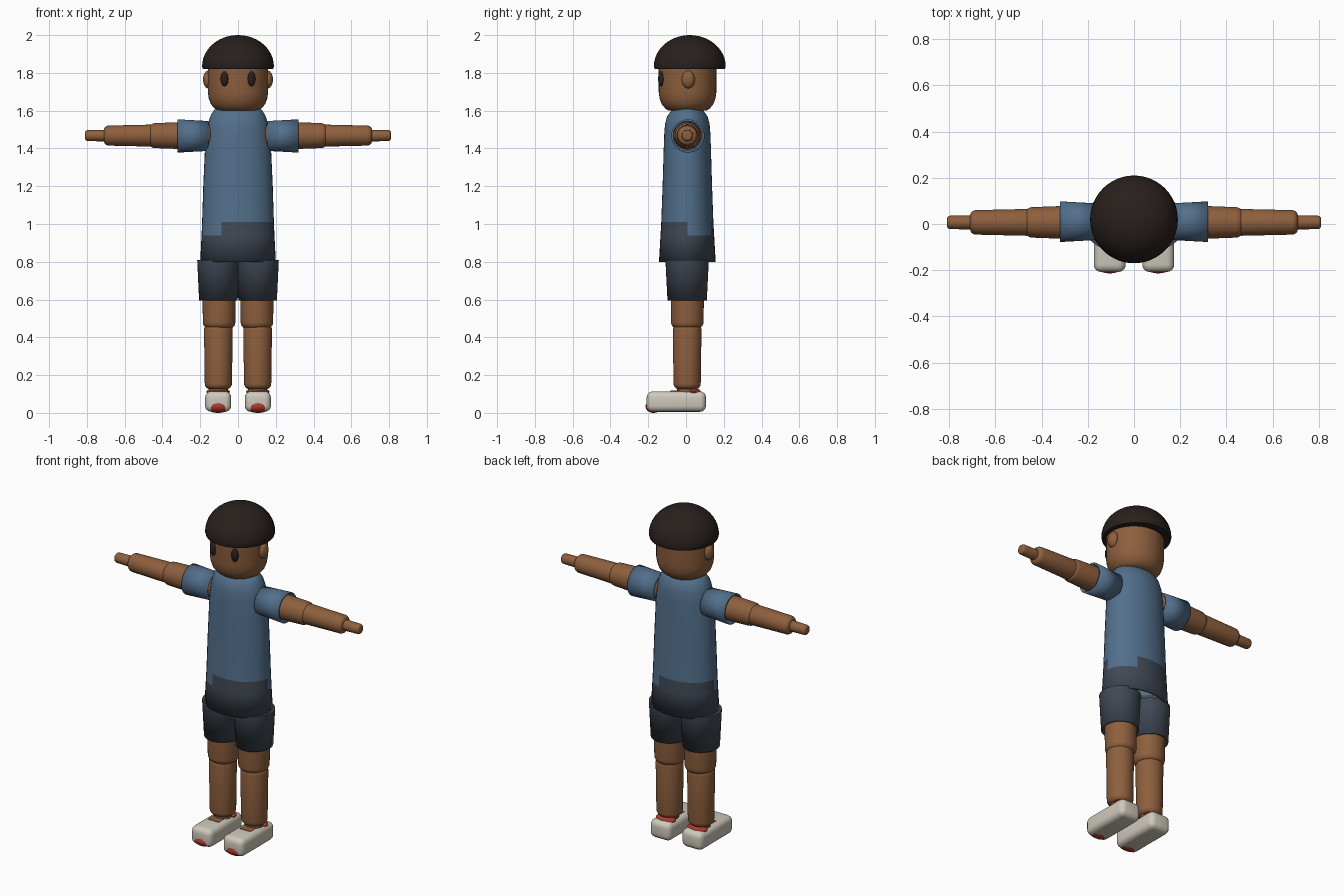
import bpy, bmesh
from math import sin, cos, pi, sqrt, radians
from mathutils import Vector

if "Cube" in bpy.data.objects:
    bpy.data.objects.remove(bpy.data.objects["Cube"])


def material(name, color):
    m = bpy.data.materials.new(name)
    m.diffuse_color = (*color, 1)
    m.use_nodes = True
    m.node_tree.nodes["Principled BSDF"].inputs["Base Color"].default_value = m.diffuse_color
    return m


SKIN = material("skin", (0.27, 0.115, 0.047))
BLUE = material("shirt_blue", (0.085, 0.16, 0.26))
NAVY = material("shorts_grey", (0.052, 0.066, 0.09))
HAIR = material("hair_brown", (0.022, 0.014, 0.012))
WHITE = material("shoe_white", (0.62, 0.58, 0.5))
RED = material("shoe_red", (0.4, 0.04, 0.025))


def finish(name, bm, mat, angle=35):
    bmesh.ops.recalc_face_normals(bm, faces=bm.faces)
    me = bpy.data.meshes.new(name)
    bm.to_mesh(me)
    bm.free()
    ob = bpy.data.objects.new(name, me)
    bpy.context.collection.objects.link(ob)
    me.materials.append(mat)
    bpy.ops.object.select_all(action='DESELECT')
    ob.select_set(True)
    bpy.context.view_layer.objects.active = ob
    bpy.ops.object.shade_smooth_by_angle(angle=radians(angle))
    return ob


def loft(name, rings, mat, center=(0, 0, 0), side=0, caps=(True, True), n=40, wall=0):
    """Stack of ellipses (t, ra, rb): upright when side is 0, else running out along x."""
    bm = bmesh.new()
    loops = []
    for t, ra, rb in rings:
        row = []
        for i in range(n):
            a, b = ra * cos(2 * pi * i / n), rb * sin(2 * pi * i / n)
            p = Vector((side * t, a, b)) if side else Vector((a, b, t))
            row.append(bm.verts.new(p + Vector(center)))
        loops.append(row)
    for lo, hi in zip(loops, loops[1:]):
        for i in range(n):
            j = (i + 1) % n
            bm.faces.new((lo[i], lo[j], hi[j], hi[i]))
    if caps[0]:
        bm.faces.new(loops[0])
    if caps[1]:
        bm.faces.new(loops[-1])
    ob = finish(name, bm, mat)
    if wall:
        mod = ob.modifiers.new("cloth_thickness", 'SOLIDIFY')
        mod.thickness = wall
        mod.offset = -1
    return ob


def rounded(t0, t1, r0, r1, b=0.035, steps=5):
    """Rings of a round bar with soft ends."""
    arc = [(b * (1 - cos(k * pi / 2 / steps)), b * (1 - sin(k * pi / 2 / steps)))
           for k in range(steps + 1)]
    start = [(t0 + d, r0 - c, r0 - c) for d, c in arc]
    end = [(t1 - d, r1 - c, r1 - c) for d, c in reversed(arc)]
    return start + end


def ellipsoid(name, center, radii, mat):
    bm = bmesh.new()
    bmesh.ops.create_uvsphere(bm, u_segments=24, v_segments=14, radius=1)
    for v in bm.verts:
        v.co = Vector(c + x * r for c, x, r in zip(center, v.co, radii))
    return finish(name, bm, mat)


def rounded_box(name, lo, hi, bevel, mat, shape=None):
    bm = bmesh.new()
    bmesh.ops.create_cube(bm, size=1)
    for v in bm.verts:
        v.co = Vector(l + (x + 0.5) * (h - l) for l, h, x in zip(lo, hi, v.co))
    if shape:
        shape(bm)
    bmesh.ops.bevel(bm, geom=bm.edges[:], offset=bevel, segments=4,
                    profile=0.5, affect='EDGES')
    return finish(name, bm, mat)


# Head: upright oval with a rounded chin
head = [(1.60, 0.105, 0.10), (1.612, 0.125, 0.118), (1.635, 0.144, 0.137),
        (1.665, 0.155, 0.148), (1.70, 0.16, 0.153), (1.86, 0.16, 0.153)]
loft("head", head, SKIN, (0, 0.008, 0))

# Hair: flat-bottomed dome
dome = [(1.82, 0.186, 0.186)]
for k in range(13):
    a = k * pi / 2 / 12.2
    dome.append((1.835 + 0.165 * sin(a), 0.19 * cos(a), 0.19 * cos(a)))
loft("hair", dome, HAIR, (0, 0.02, 0), n=48)

# Shirt: tapered oval body, dark below the waist with a ragged side edge
body = [(0.80, 0.20, 0.15), (0.94, 0.193, 0.142), (1.01, 0.19, 0.138),
        (1.20, 0.184, 0.131), (1.40, 0.175, 0.125), (1.48, 0.168, 0.122),
        (1.53, 0.159, 0.118), (1.57, 0.147, 0.107), (1.60, 0.13, 0.085),
        (1.615, 0.11, 0.06), (1.62, 0.08, 0.035)]
shirt = loft("shirt", body, BLUE, (0, 0.007, 0), caps=(False, True), wall=0.012)
shirt.data.materials.append(NAVY)
for p in shirt.data.polygons:
    x, y, z = p.center
    ragged = x * y > 0 and abs(x) > 0.09
    if z < 0.94 or (z < 1.01 and not ragged):
        p.material_index = 1

for s, tag in ((-1, "right"), (1, "left")):
    # Face details
    ellipsoid(tag + "_ear", (s * 0.158, 0.012, 1.765), (0.027, 0.035, 0.047), SKIN)
    ellipsoid(tag + "_eye", (s * 0.071, -0.131, 1.768), (0.021, 0.017, 0.039), HAIR)

    # Arm held out sideways
    arm = (0, 0.007, 1.468)
    loft(tag + "_upper_arm", rounded(0.14, 0.475, 0.076, 0.066), SKIN, arm, s)
    loft(tag + "_forearm", rounded(0.44, 0.71, 0.058, 0.053, 0.025), SKIN, arm, s)
    loft(tag + "_hand", rounded(0.68, 0.81, 0.031, 0.029, 0.014), SKIN, arm, s)
    loft(tag + "_sleeve", [(0.155, 0.079, 0.079), (0.32, 0.088, 0.088)], BLUE,
         (0, 0.01, 1.466), s, caps=(False, False), wall=0.01)

    # Leg and shorts
    leg = (s * 0.1, 0.007, 0)
    loft(tag + "_thigh", rounded(0.445, 0.82, 0.086, 0.09), SKIN, leg)
    loft(tag + "_calf", rounded(0.125, 0.47, 0.072, 0.076, 0.03), SKIN, (s * 0.104, 0.006, 0))
    loft(tag + "_ankle", rounded(0.07, 0.16, 0.05, 0.05, 0.01), SKIN, (s * 0.104, 0.003, 0))
    loft(tag + "_shorts_leg", [(0.595, 0.102, 0.104), (0.81, 0.112, 0.115)], NAVY,
         (s * 0.104, 0.006, 0), caps=(False, True), wall=0.01)

    # Shoe: white rounded block, red toe and heel collar, bare instep
    c = s * 0.105
    rounded_box(tag + "_shoe", (c - 0.069, -0.208, 0.006), (c + 0.069, 0.106, 0.114),
                0.032, WHITE)
    ellipsoid(tag + "_toe_cap", (c, -0.172, 0.034), (0.068, 0.042, 0.034), RED)
    ellipsoid(tag + "_heel_collar", (c, 0.04, 0.112), (0.062, 0.038, 0.018), RED)
    rounded_box(tag + "_instep", (c - 0.036, -0.085, 0.09), (c + 0.036, 0.0, 0.118),
                0.004, SKIN)
